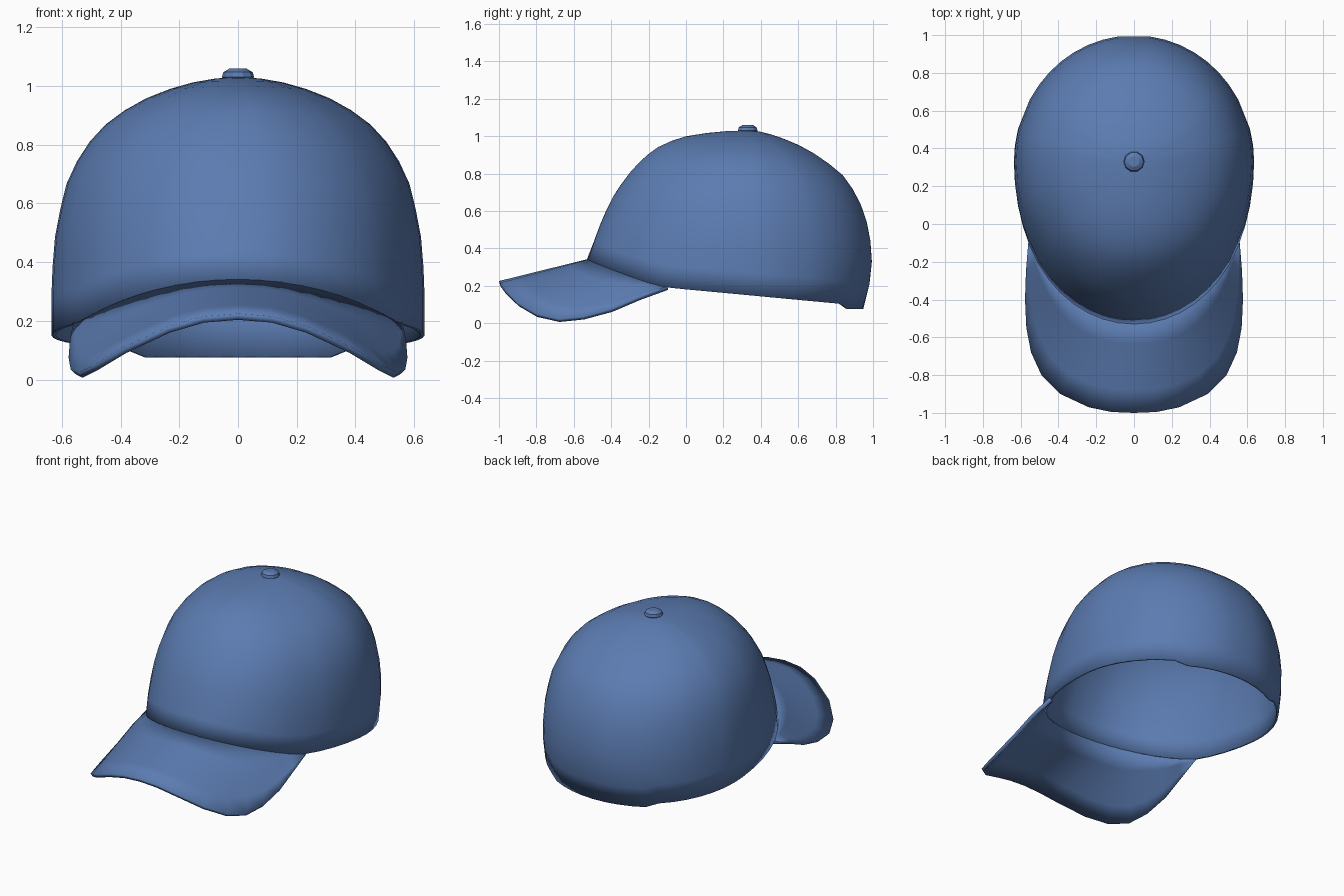
import bpy, bmesh, math

if "Cube" in bpy.data.objects:
    bpy.data.objects.remove(bpy.data.objects["Cube"])

blue = bpy.data.materials.new("cap blue")
blue.diffuse_color = (0.105, 0.2, 0.44, 1)
blue.use_nodes = True
blue.node_tree.nodes["Principled BSDF"].inputs["Base Color"].default_value = blue.diffuse_color

TOP, CY = 1.03, 0.33
# crown section: height, front y, back y, half width
SECTION = [(1.03, .33, .33, 0), (1.0, .0, .48, .20), (.95, -.14, .61, .33),
           (.88, -.235, .73, .44), (.78, -.325, .855, .53), (.66, -.405, .93, .587),
           (.5, -.475, .985, .622), (.34, -.53, 1.0, .635), (.2, -.565, .985, .637),
           (.03, -.60, .935, .63)]


def depth(z):
    return math.sqrt(max(0, TOP - z))


def crown_point(theta, z, inset=0.0):
    q = depth(z)
    for a, b in zip(SECTION, SECTION[1:]):
        if q <= depth(b[0]) + 1e-6:
            break
    f = (q - depth(a[0])) / (depth(b[0]) - depth(a[0]))
    front, back, w = (a[k] + (b[k] - a[k]) * f for k in (1, 2, 3))
    s = math.sin(theta)
    reach = (back - CY) if s > 0 else (CY - front)
    return ((w - inset) * math.cos(theta), CY + (reach - inset) * s, z)


def rim_height(theta):
    z = 0.2
    for _ in range(8):
        y = crown_point(theta, z)[1]
        if y < -0.1:
            z = 0.19 + 0.15 * ((-0.1 - y) / 0.43) ** 1.2
        elif y < 0.86:
            z = 0.19 - 0.09 * (y + 0.1) / 0.96
        else:
            z = 0.075
    return z


def make_object(name, verts, faces, thickness=0, angle=40):
    mesh = bpy.data.meshes.new(name)
    mesh.from_pydata(verts, [], faces)
    mesh.materials.append(blue)
    obj = bpy.data.objects.new(name, mesh)
    bpy.context.collection.objects.link(obj)
    if thickness:
        solid = obj.modifiers.new("thickness", "SOLIDIFY")
        solid.thickness = thickness
        solid.offset = -1
    bpy.ops.object.select_all(action="DESELECT")
    obj.select_set(True)
    bpy.context.view_layer.objects.active = obj
    bpy.ops.object.shade_smooth_by_angle(angle=math.radians(angle))
    return obj


# crown: rings from the apex to the sloping rim, with six shallow seams
COLS, RINGS = 48, 14
SEAMS = {3, 12, 21, 28, 36, 44}
verts, faces = [(0, CY, TOP)], []
for r in range(1, RINGS + 1):
    for c in range(COLS):
        theta = 2 * math.pi * c / COLS
        q = depth(rim_height(theta)) * r / RINGS
        groove = 0.005 if c in SEAMS and 1 < r < RINGS else 0
        verts.append(crown_point(theta, TOP - q * q, groove))


def ring(r, c):
    return 1 + (r - 1) * COLS + c % COLS


for c in range(COLS):
    faces.append((0, ring(1, c), ring(1, c + 1)))
    for r in range(1, RINGS):
        faces.append((ring(r, c), ring(r + 1, c), ring(r + 1, c + 1), ring(r, c + 1)))
make_object("crown", verts, faces, 0.014)

# brim: ruled strips from the crown rim to the drooping outer edge
EDGE = [(0, -1, .225), (.12, -.995, .215), (.24, -.97, .18), (.39, -.90, .11),
        (.49, -.80, .05), (.545, -.68, .022), (.57, -.55, .035), (.577, -.4, .075),
        (.572, -.25, .14), (.56, -.1, .195)]
N, STEPS = len(EDGE) - 1, 4
verts, faces = [], []
for i in range(-N, N + 1):
    k, side = abs(i), (-1 if i < 0 else 1)
    theta = math.radians(-90 + 61 * k / N)
    inner = crown_point(theta, rim_height(theta) + 0.004, 0.01)
    for j in range(STEPS + 1):
        t = j / STEPS
        x, y, z = (a + (b - a) * t for a, b in zip(inner, EDGE[k]))
        verts.append((x * side, y, z))
for i in range(2 * N):
    for j in range(STEPS):
        a = i * (STEPS + 1) + j
        b = a + STEPS + 1
        faces.append((a, a + 1, b + 1, b))
make_object("brim", verts, faces, 0.022)

# button: small faceted knob on the apex
SIDES = 10
levels = [(.042, 1.015), (.055, 1.03), (.05, 1.047), (.028, 1.06)]
verts = [(r * math.cos(2 * math.pi * k / SIDES), CY + r * math.sin(2 * math.pi * k / SIDES), z)
         for r, z in levels for k in range(SIDES)]
faces = [tuple(reversed(range(SIDES))), tuple(range(3 * SIDES, 4 * SIDES))]
for l in range(3):
    for k in range(SIDES):
        a, b = l * SIDES + k, l * SIDES + (k + 1) % SIDES
        faces.append((a, b, b + SIDES, a + SIDES))
make_object("top_button", verts, faces, 0, 30)
